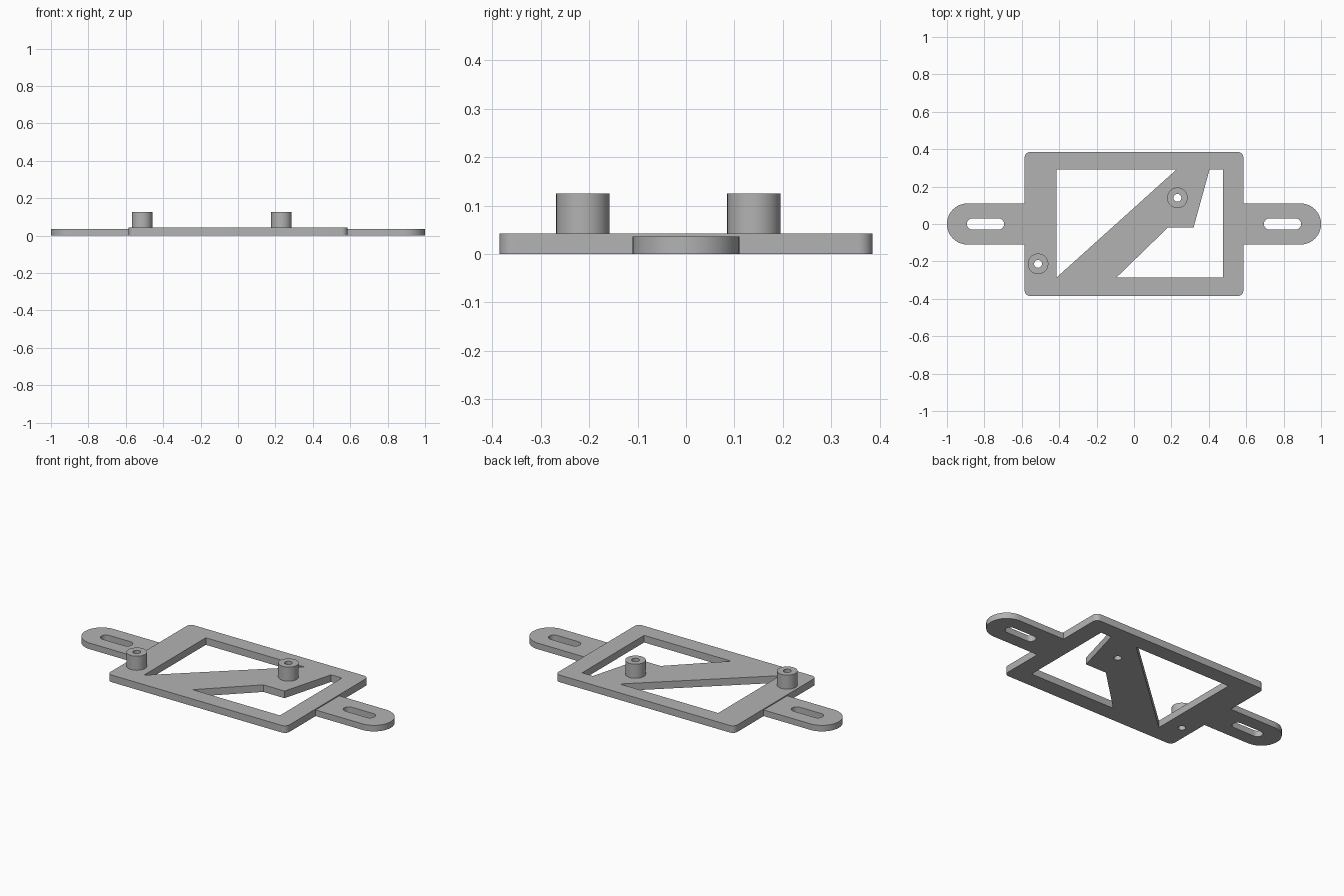
import bpy
from math import cos, sin, pi, radians

cube = bpy.data.objects.get("Cube")
if cube:
    bpy.data.objects.remove(cube)

grey = bpy.data.materials.new("plain grey")
grey.use_nodes = True
colour = (0.45, 0.45, 0.45, 1)
grey.diffuse_color = colour
grey.node_tree.nodes["Principled BSDF"].inputs["Base Color"].default_value = colour


def arc(cx, cy, r, start, end, steps):
    """Points on a circular arc, angles in degrees."""
    angles = [radians(start + (end - start) * i / steps) for i in range(steps + 1)]
    return [(cx + r * cos(a), cy + r * sin(a)) for a in angles]


def circle(cx, cy, r, steps=40):
    return arc(cx, cy, r, 0, 360, steps)[:-1]


def rounded_box(x0, x1, y0, y1, r, steps=8):
    corners = [(x1 - r, y1 - r), (x0 + r, y1 - r), (x0 + r, y0 + r), (x1 - r, y0 + r)]
    return [p for i, (x, y) in enumerate(corners)
            for p in arc(x, y, r, 90 * i, 90 * i + 90, steps)]


def slab(name, loops, z0, z1):
    """Extrude an outline with holes from z0 to z1."""
    curve = bpy.data.curves.new(name, "CURVE")
    curve.dimensions = "2D"
    curve.fill_mode = "BOTH"
    curve.extrude = (z1 - z0) / 2
    for loop in loops:
        spline = curve.splines.new("POLY")
        spline.points.add(len(loop) - 1)
        for point, (x, y) in zip(spline.points, loop):
            point.co = (x, y, 0, 1)
        spline.use_cyclic_u = True
    obj = bpy.data.objects.new(name, curve)
    bpy.context.collection.objects.link(obj)
    obj.location.z = (z0 + z1) / 2
    bpy.ops.object.select_all(action="DESELECT")
    obj.select_set(True)
    bpy.context.view_layer.objects.active = obj
    bpy.ops.object.convert(target="MESH")
    obj = bpy.context.object
    obj.data.materials.clear()
    obj.data.materials.append(grey)
    bpy.ops.object.shade_smooth_by_angle(angle=radians(30))
    return obj


thickness, tab_thickness, boss_top = 0.042, 0.036, 0.125
half_x, half_y = 0.585, 0.385
bosses = {"front_boss": (-0.513, -0.213), "back_boss": (0.232, 0.14)}
bore = 0.021

# Frame plate with two windows either side of the diagonal brace
left_window = [(-0.415, 0.292), (0.228, 0.292), (-0.415, -0.287)]
right_window = [(0.404, 0.292), (0.475, 0.292), (0.475, -0.287),
                (-0.095, -0.287), (0.18, -0.02), (0.318, -0.02)]
bores = [circle(x, y, bore) for x, y in bosses.values()]
slab("frame_plate", [rounded_box(-half_x, half_x, -half_y, half_y, 0.03),
                     left_window, right_window] + bores, 0, thickness)

# Hollow screw bosses
for name, (x, y) in bosses.items():
    slab(name, [circle(x, y, 0.055), circle(x, y, bore)], thickness, boss_top)

# Slotted mounting tabs with round ends
for name, side in (("left_tab", 1), ("right_tab", -1)):
    outline = [(half_x, -0.11)] + arc(0.89, 0, 0.11, -90, 90, 32) + [(half_x, 0.11)]
    slot = rounded_box(0.695, 0.893, -0.03, 0.03, 0.029)
    slab(name, [[(side * x, y) for x, y in loop] for loop in (outline, slot)],
         0, tab_thickness)
